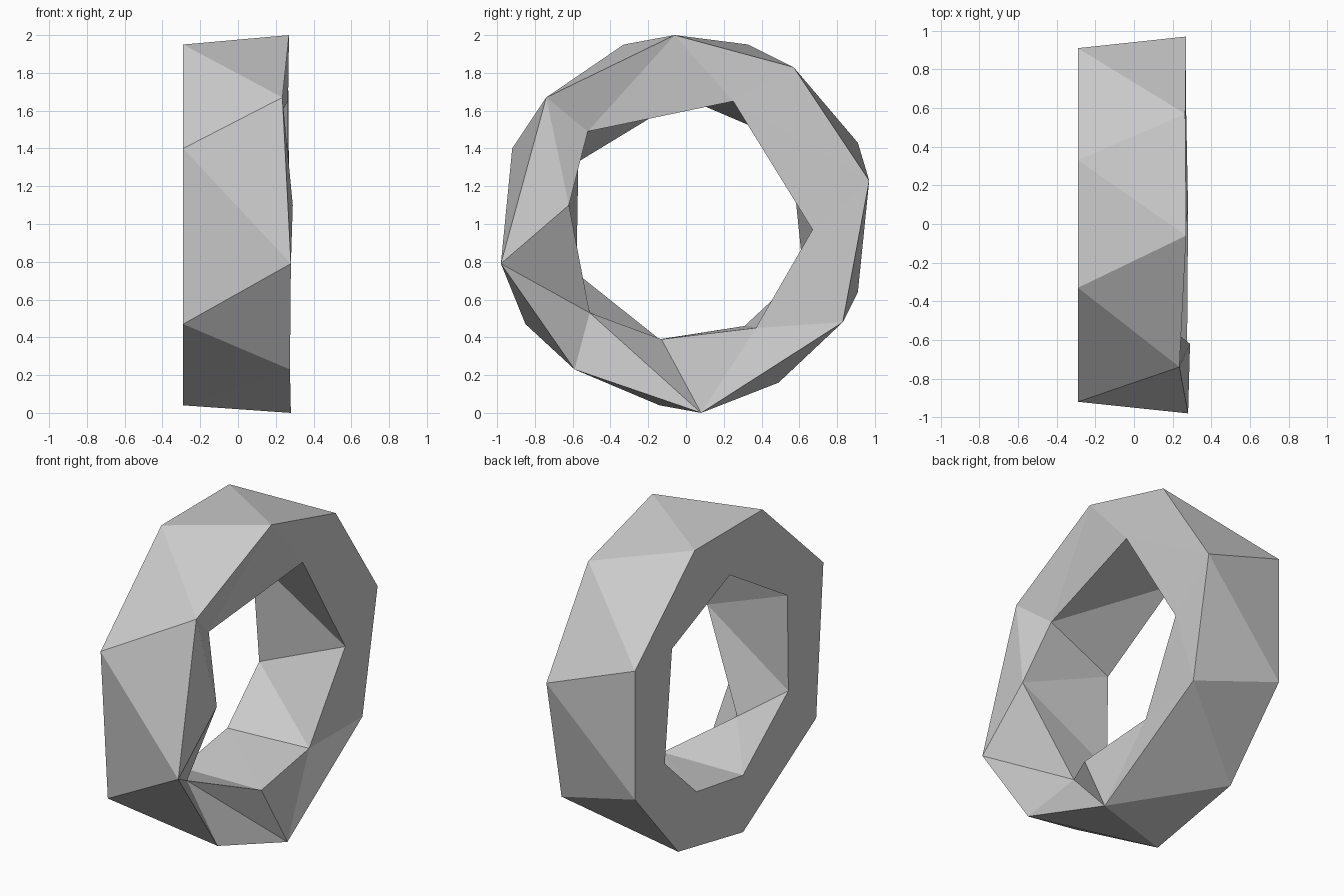
import bpy
import bmesh

default_cube = bpy.data.objects.get("Cube")
if default_cube:
    bpy.data.objects.remove(default_cube, do_unlink=True)

# One plain grey for the whole ring
grey = bpy.data.materials.new("light grey")
grey.use_nodes = True
colour = (0.6, 0.6, 0.6, 1)
grey.diffuse_color = colour
grey.node_tree.nodes["Principled BSDF"].inputs["Base Color"].default_value = colour

BACK = -.29

# Profiles of the uneven side, as (x, y, z)
outer_rough = [(.27, -.06, 2), (.265, .57, 1.83), (.27, .97, 1.23), (.265, .83, .48),
               (.28, .08, 0), (.275, -.59, .23), (.28, -.98, .79), (.235, -.74, 1.67)]
inner_rough = [(.165, -.52, 1.49), (.265, .25, 1.65), (.26, .67, .97), (.225, .37, .45),
               (.25, -.13, .39), (.01, -.51, .53), (.29, -.62, 1.1)]

# Profiles of the flat side, as (y, z)
outer_flat = [(.33, 1.95), (.91, 1.43), (.91, .64), (.49, .16),
              (-.14, .04), (-.85, .47), (-.92, 1.4), (-.33, 1.95)]
inner_flat = [(-.01, 1.67), (.55, 1.43), (.62, .75), (.31, .46),
              (-.14, .39), (-.58, .74), (-.57, 1.33)]

mesh_builder = bmesh.new()


def add_loop(points):
    return [mesh_builder.verts.new(point) for point in points]


def flat_loop(points):
    return add_loop([(BACK, y, z) for y, z in points])


def zip_loops(first, second, steps):
    """Join two closed loops with triangles; each step advances one loop."""
    i = j = 0
    for step in steps:
        here, there = first[i % len(first)], second[j % len(second)]
        if step == "a":
            i += 1
            advanced = first[i % len(first)]
        else:
            j += 1
            advanced = second[j % len(second)]
        mesh_builder.faces.new((here, there, advanced))


rim_rough, hole_rough = add_loop(outer_rough), add_loop(inner_rough)
rim_flat, hole_flat = flat_loop(outer_flat), flat_loop(inner_flat)

# Outer and inner walls as zigzag bands
zip_loops(rim_rough, rim_flat, "ab" * len(rim_rough))
zip_loops(hole_rough, hole_flat, "ab" * len(hole_rough))

# Flat side, then the dented side
zip_loops(rim_flat, hole_flat, "ab" * len(hole_flat) + "a")
zip_loops(rim_rough, hole_rough, "baabababbaababa")

bmesh.ops.recalc_face_normals(mesh_builder, faces=mesh_builder.faces[:])

mesh = bpy.data.meshes.new("faceted_ring")
mesh_builder.to_mesh(mesh)
mesh_builder.free()
mesh.materials.append(grey)
ring = bpy.data.objects.new("faceted_ring", mesh)
bpy.context.collection.objects.link(ring)
